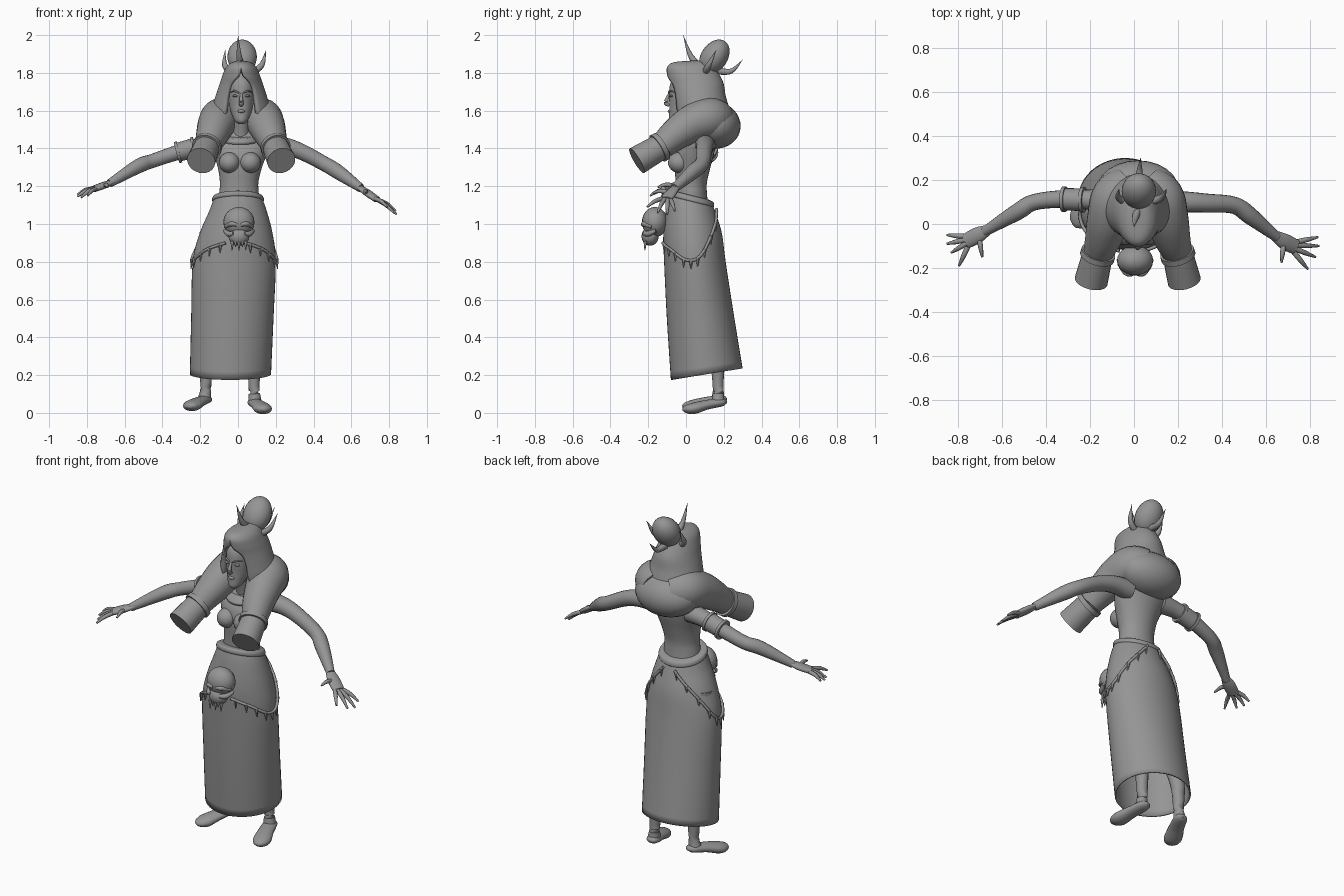
import bpy, bmesh, math
from mathutils import Vector

old = bpy.data.objects.get("Cube")
if old:
    bpy.data.objects.remove(old, do_unlink=True)

GREY = (0.3, 0.3, 0.3, 1)
mat = bpy.data.materials.new("stone grey")
mat.use_nodes = True
mat.diffuse_color = GREY
mat.node_tree.nodes["Principled BSDF"].inputs["Base Color"].default_value = GREY
CX = 0.017  # centre of head and hood


def finish(name, bm, angle=50):
    bmesh.ops.recalc_face_normals(bm, faces=bm.faces)
    me = bpy.data.meshes.new(name)
    bm.to_mesh(me)
    bm.free()
    me.materials.append(mat)
    ob = bpy.data.objects.new(name, me)
    bpy.context.collection.objects.link(ob)
    bpy.ops.object.select_all(action='DESELECT')
    ob.select_set(True)
    bpy.context.view_layer.objects.active = ob
    bpy.ops.object.shade_smooth_by_angle(angle=math.radians(angle))
    return ob


def spline(keys, steps=5):
    """Smooth run of tuples through the key tuples."""
    out, n = [], len(keys)
    for i in range(n - 1):
        p = [keys[max(0, min(n - 1, i + k))] for k in (-1, 0, 1, 2)]
        for s in range(steps):
            t = s / steps
            out.append(tuple(b + 0.5 * t * (c - a + t * (2*a - 5*b + 4*c - d + t * (3*(b - c) + d - a)))
                             for a, b, c, d in zip(*p)))
    return out + [tuple(keys[-1])]


def skin(bm, rings, closed=True, caps=True):
    vs = [[bm.verts.new(p) for p in r] for r in rings]
    n = len(rings[0])
    for a, b in zip(vs, vs[1:]):
        for i in range(n if closed else n - 1):
            j = (i + 1) % n
            bm.faces.new((a[i], a[j], b[j], b[i]))
    if caps:
        bm.faces.new(vs[0])
        bm.faces.new(vs[-1])


def stack_point(key, a):
    """Point at angle a (0 = front) on a level ring: z, cx, cy, rx, ry, tilt."""
    z, cx, cy, rx, ry, tilt = key
    dy = -math.cos(a) * ry
    return Vector((cx + math.sin(a) * rx, cy + dy, z + tilt * dy))


def stack(name, keys, sides=36, caps=True):
    bm = bmesh.new()
    skin(bm, [[stack_point(k, math.tau * i / sides) for i in range(sides)]
              for k in spline(keys)], caps=caps)
    return finish(name, bm)


def add_limb(bm, keys, sides=14, flat=1.0, steps=5):
    """Round sweep through x, y, z, radius keys."""
    pts = spline(keys, steps)
    rings = []
    for i, k in enumerate(pts):
        d = Vector(pts[min(i + 1, len(pts) - 1)][:3]) - Vector(pts[max(i - 1, 0)][:3])
        d.normalize()
        side = d.cross(Vector((0, 0, 1)))
        side = side.normalized() if side.length > 0.05 else Vector((1, 0, 0))
        up = side.cross(d)
        r = max(k[3], 0.0008)
        rings.append([Vector(k[:3]) + side * r * math.cos(a) + up * r * flat * math.sin(a)
                      for a in (math.tau * s / sides for s in range(sides))])
    skin(bm, rings)


def limb(name, keys, **kw):
    bm = bmesh.new()
    add_limb(bm, keys, **kw)
    return finish(name, bm)


def ball(name, loc, radii, tilt=0):
    bm = bmesh.new()
    bmesh.ops.create_uvsphere(bm, u_segments=24, v_segments=16, radius=1)
    ob = finish(name, bm)
    ob.location, ob.scale, ob.rotation_euler = loc, radii, (tilt, 0, 0)
    return ob


def solid(ob, t):
    m = ob.modifiers.new("thickness", 'SOLIDIFY')
    m.thickness, m.offset = t, -1


# Skirt, open below, with a rolled waistband
skirt_keys = [(.205, -.04, .11, .215, .19, .16), (.5, -.03, .077, .218, .178, .05),
              (.8, -.02, .047, .22, .163, 0), (.95, -.01, .035, .193, .155, 0),
              (1.07, 0, .028, .152, .132, -.15), (1.13, 0, .027, .13, .115, -.25)]
solid(stack("skirt", skirt_keys, 48, caps=False), 0.008)
stack("waistband", [(1.115, 0, .027, .128, .113, -.25), (1.125, 0, .027, .138, .122, -.25),
                    (1.145, 0, .027, .132, .117, -.25), (1.152, 0, .027, .11, .095, -.25)])

# Torso, neck and head
stack("torso", [(1.08, 0, .03, .11, .09, 0), (1.16, .005, .028, .105, .083, 0),
                (1.22, .006, .028, .102, .083, 0), (1.3, .01, .035, .117, .094, 0),
                (1.38, .012, .05, .145, .1, 0), (1.44, .012, .07, .16, .085, 0),
                (1.49, .015, .07, .08, .06, 0)])
limb("neck", [(.012, .06, 1.43, .06), (.015, .035, 1.5, .045), (CX, .01, 1.6, .045)])
stack("collar", [(1.44, .012, .05, .1, .1, .2), (1.455, .012, .05, .1, .105, .2),
                 (1.47, .012, .05, .08, .09, .2)])
for s, side in ((-1, "right"), (1, "left")):
    ball(side + "_breast", (.01 + s * .055, -.035, 1.325), (.056, .06, .055))
    ball(side + "_eye", (CX + s * .03, -.077, 1.678), (.016, .012, .007))
    limb(side + "_brow", [(CX + s * .012, -.092, 1.694, .004), (CX + s * .035, -.085, 1.704, .005),
                          (CX + s * .056, -.06, 1.698, .002)], sides=8)
stack("head", [(1.53, CX, -.055, .016, .02, 0), (1.545, CX, -.05, .033, .04, 0),
               (1.58, CX, -.03, .05, .06, 0), (1.63, CX, -.01, .064, .078, 0),
               (1.69, CX, 0, .07, .09, 0), (1.75, CX, .01, .068, .09, 0), (1.8, CX, .02, .04, .06, 0)])
limb("nose", [(CX, -.088, 1.69, .006), (CX, -.1, 1.665, .009), (CX, -.105, 1.64, .013),
              (CX, -.088, 1.628, .008)])
ball("lips", (CX, -.085, 1.597), (.02, .012, .009))

# Hood: horseshoe rings opened at the face, last value is the opening angle
hood_keys = [(1.865, CX, .05, .012, .02, 0, 0), (1.856, CX, .035, .05, .1, 0, 0),
             (1.83, CX, .025, .08, .125, 0, 0), (1.785, CX, .04, .1, .14, 0, .12),
             (1.74, CX, .055, .115, .145, 0, .5), (1.68, CX, .065, .135, .145, 0, .58),
             (1.6, CX, .08, .16, .15, 0, .55), (1.52, CX, .09, .18, .14, 0, .6)]
bm = bmesh.new()
rings = []
for k in spline(hood_keys, 6):
    gap = max(k[6], 0.001)
    rings.append([stack_point(k[:6], gap + (math.tau - 2 * gap) * i / 40) for i in range(41)])
skin(bm, rings, closed=False, caps=False)
bmesh.ops.remove_doubles(bm, verts=bm.verts, dist=0.0005)
solid(finish("hood", bm, 70), 0.022)

# Cowl behind the neck and padded scarf ends with cuffs
ball("cowl", (CX, .15, 1.525), (.19, .14, .125), -.25)
for s, side in ((-1, "right"), (1, "left")):
    def at(x, y, z, r):
        return (CX + s * x, y, z, r)
    limb(side + "_scarf", [at(.04, .17, 1.55, .1), at(.1, .12, 1.56, .11), at(.13, .03, 1.53, .1),
                           at(.155, -.06, 1.47, .085), at(.18, -.13, 1.41, .068)], sides=24)
    limb(side + "_cuff", [at(.18, -.125, 1.415, .066), at(.185, -.15, 1.4, .07),
                          at(.212, -.26, 1.335, .076)], sides=24)
    limb(side + "_cuff_band", [at(.178, -.128, 1.413, .079), at(.185, -.15, 1.4, .08)], sides=24)

# Bun with horns
ball("bun", (CX + .005, .15, 1.885), (.078, .07, .1), -.6)
horns = {"front_horn": [(.015, .06, 1.84, .02), (.005, .02, 1.9, .013), (0, -.015, 2, 0)],
         "back_horn": [(.02, .17, 1.81, .02), (.025, .24, 1.81, .014), (.03, .3, 1.87, 0)],
         "right_horn": [(-.03, .1, 1.8, .018), (-.07, .12, 1.84, .015), (-.068, .16, 1.92, 0)],
         "left_horn": [(.07, .1, 1.8, .018), (.125, .12, 1.84, .015), (.148, .16, 1.92, 0)]}
for name, keys in horns.items():
    limb(name, keys, sides=10)

# Arms and hands
arms = {
    "right": ([(-.1, .1, 1.42, .055), (-.2, .11, 1.41, .046), (-.3, .115, 1.385, .041),
               (-.45, .1, 1.335, .037), (-.53, .055, 1.305, .038), (-.68, -.035, 1.215, .022)],
              [(-.66, -.025, 1.225, .022), (-.71, -.05, 1.205, .036), (-.765, -.08, 1.185, .034)],
              [(-.795, -.19, 1.15), (-.83, -.13, 1.14), (-.85, -.09, 1.145), (-.85, -.05, 1.155)],
              (-.69, -.15, 1.195)),
    "left": ([(.12, .1, 1.42, .055), (.23, .1, 1.415, .048), (.33, .095, 1.385, .043),
              (.455, .085, 1.32, .039), (.53, .035, 1.275, .039), (.65, -.06, 1.19, .023)],
             [(.635, -.05, 1.2, .023), (.685, -.08, 1.165, .036), (.735, -.105, 1.13, .034)],
             [(.79, -.205, 1.09), (.825, -.15, 1.06), (.84, -.1, 1.05), (.835, -.06, 1.07)],
             (.67, -.175, 1.165))}
for side, (arm, palm, tips, thumb) in arms.items():
    limb(side + "_arm", arm, sides=18)
    bm = bmesh.new()
    add_limb(bm, palm, flat=0.5)
    end, across = Vector(palm[2][:3]), (Vector(tips[3]) - Vector(tips[0])).normalized()
    jobs = [(end + across * (i - 1.5) * .017, Vector(t)) for i, t in enumerate(tips)]
    jobs.append((Vector(palm[1][:3]) - across * .02, Vector(thumb)))
    for root, tip in jobs:
        mid = root.lerp(tip, .5) + Vector((0, 0, .008))
        add_limb(bm, [(*root, .012), (*mid, .011), (*tip, .005)], sides=8, steps=3)
    finish(side + "_hand", bm)

# Armlet with raised rims
a, b = Vector((-.225, .11, 1.405)), Vector((-.325, .113, 1.378))
limb("armlet", [(*a, .052), (*b, .05)], sides=24)
for name, t in (("inner", 0), ("outer", .85)):
    limb(name + "_armlet_rim", [(*a.lerp(b, t), .058), (*a.lerp(b, t + .15), .058)], sides=24)

# Legs and feet
for side, x, turn, lift in (("right", -.17, -.07, .022), ("left", .085, .045, .006)):
    limb(side + "_leg", [(x * .7, .05, .95, .085), (x * .9, .1, .55, .058), (x, .16, .3, .04),
                         (x, .17, .14, .029), (x + turn * .1, .17, .06 + lift, .034)], sides=18)
    limb(side + "_foot", [(x - turn * .1, .215, .05 + lift, .012), (x, .19, .05 + lift, .036),
                          (x + turn * .5, .11, .037 + lift, .043), (x + turn, .04, .018 + lift, .05),
                          (x + turn * 1.15, .0, .014 + lift, .035),
                          (x + turn * 1.2, -.018, .012 + lift, .012)], sides=18, flat=.6)

# Skull ornament
SX = .005
ball("skull", (SX, -.165, 1.01), (.082, .068, .08))
ball("skull_muzzle", (SX, -.19, .935), (.055, .045, .05))
for s, side in ((-1, "right"), (1, "left")):
    limb(side + "_skull_brow", [(SX + s * .01, -.228, .995, .009), (SX + s * .04, -.222, 1.0, .013),
                                (SX + s * .072, -.18, .985, .01)], sides=10)
    limb(side + "_cheekbone", [(SX + s * .028, -.222, .95, .01), (SX + s * .055, -.2, .948, .015),
                               (SX + s * .075, -.16, .965, .01)], sides=10)
for i in range(5):
    x = SX + (i - 2) * .018
    limb("skull_tooth", [(x, -.215, .91, .01), (x, -.218, .86 + abs(i - 2) % 2 * .018, .002)], sides=8)

# Chain of teeth draped on the skirt
skirt = spline(skirt_keys, 20)


def on_skirt(a, z):
    key = min(skirt, key=lambda k: abs(k[0] - z))
    p = stack_point((z,) + key[1:5] + (0,), a)
    out = Vector((math.sin(a), -math.cos(a), 0))
    return p + out * .007


drape = spline([(.25, .9), (.75, .865), (1.3, .81), (1.75, .83), (2.3, .96), (2.9, 1.08)], 6)
for s, side in ((-1, "right"), (1, "left")):
    pts = [on_skirt(s * a, z) for a, z in drape]
    bm = bmesh.new()
    add_limb(bm, [(*p, .008) for p in pts], sides=8, steps=2)
    for p in pts[2::3]:
        add_limb(bm, [(*p, .011), (p.x * 1.02, p.y, p.z - .045, .002)], sides=6, steps=2)
    finish(side + "_tooth_chain", bm)
